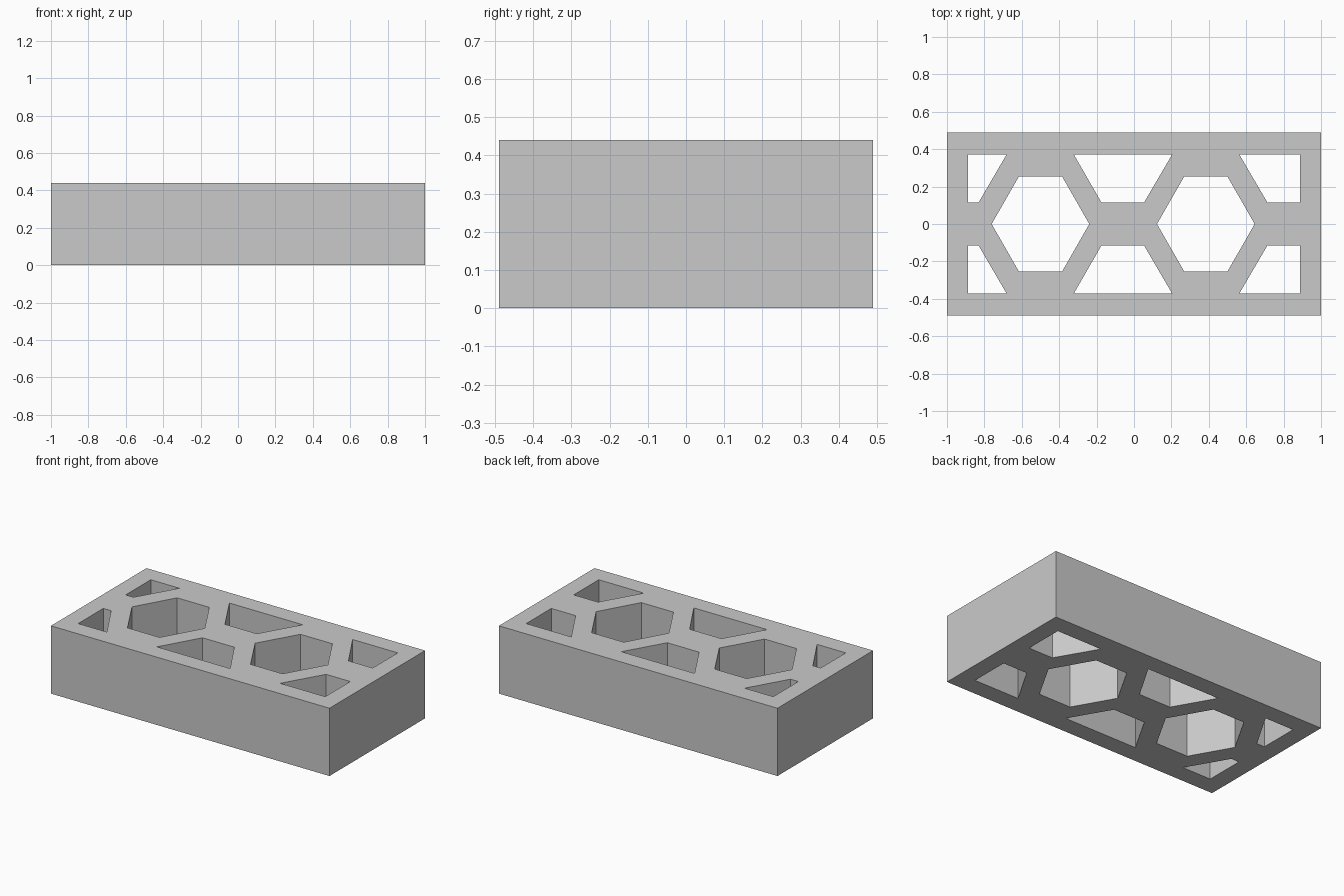
import bpy
import bmesh

if "Cube" in bpy.data.objects:
    bpy.data.objects.remove(bpy.data.objects["Cube"])

WIDTH, DEPTH, HEIGHT = 2.0, 0.98, 0.44
INNER_Y, OUTER_Y = 0.115, 0.372    # edges of the side openings
HEX_Y = 0.255                      # half height of a hexagon opening

grey = bpy.data.materials.new("concrete_grey")
grey.use_nodes = True
colour = (0.59, 0.59, 0.59, 1.0)
grey.diffuse_color = colour
grey.node_tree.nodes["Principled BSDF"].inputs["Base Color"].default_value = colour


def add_prism(bm, outline, bottom, top):
    """Closed upright prism from a plan outline."""
    face = bm.faces.new([bm.verts.new((x, y, bottom)) for x, y in outline])
    new = bmesh.ops.extrude_face_region(bm, geom=[face])["geom"]
    verts = [v for v in new if isinstance(v, bmesh.types.BMVert)]
    bmesh.ops.translate(bm, verts=verts, vec=(0, 0, top - bottom))


def make_object(name, outlines, bottom, top):
    bm = bmesh.new()
    for outline in outlines:
        add_prism(bm, outline, bottom, top)
    bmesh.ops.recalc_face_normals(bm, faces=bm.faces)
    mesh = bpy.data.meshes.new(name)
    bm.to_mesh(mesh)
    bm.free()
    mesh.materials.append(grey)
    obj = bpy.data.objects.new(name, mesh)
    bpy.context.collection.objects.link(obj)
    return obj


# Solid block
w, d = WIDTH / 2, DEPTH / 2
block = make_object("block", [[(-w, -d), (w, -d), (w, d), (-w, d)]], 0, HEIGHT)

# Hexagon openings
openings = []
for cx in (-0.5, 0.384):
    openings.append([(cx - 0.261, 0), (cx - 0.115, -HEX_Y), (cx + 0.115, -HEX_Y),
                     (cx + 0.261, 0), (cx + 0.115, HEX_Y), (cx - 0.115, HEX_Y)])

# Openings between the hexagons: inner left, inner right, outer right, outer left
for a, b, c, e in ((-0.887, -0.831, -0.681, -0.887),
                   (-0.174, 0.054, 0.204, -0.322),
                   (0.713, 0.887, 0.887, 0.563)):
    for side in (-1, 1):
        openings.append([(a, side * INNER_Y), (b, side * INNER_Y),
                         (c, side * OUTER_Y), (e, side * OUTER_Y)])

# Cut the openings right through
cutter = make_object("opening_cutter", openings, -0.1, HEIGHT + 0.1)
cutter.hide_render = True
cut = block.modifiers.new("openings", "BOOLEAN")
cut.operation = "DIFFERENCE"
cut.solver = "EXACT"
cut.object = cutter
bpy.context.view_layer.objects.active = block
bpy.ops.object.modifier_apply(modifier=cut.name)
bpy.data.objects.remove(cutter)
